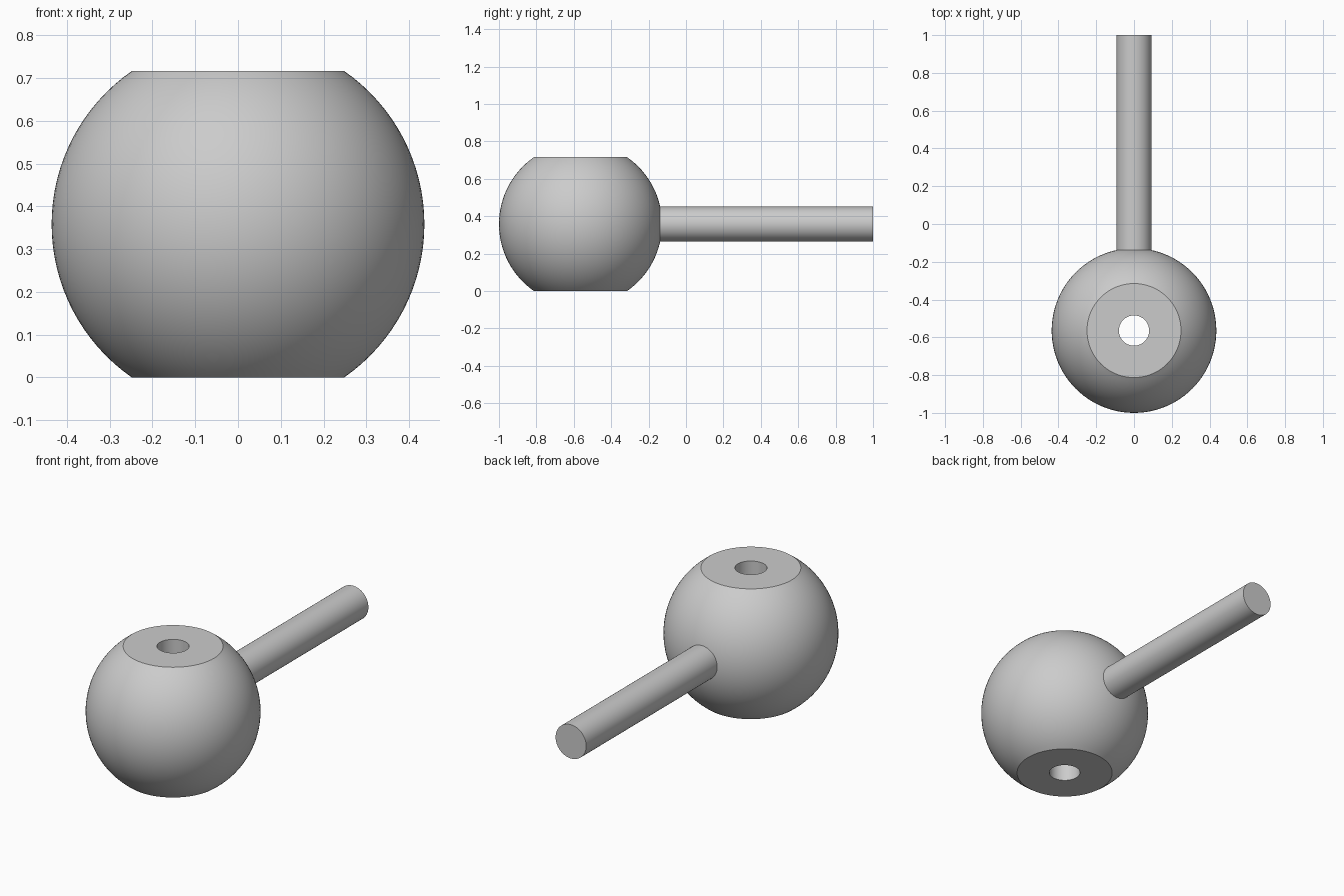
import bpy, bmesh
from math import sin, cos, asin, pi, radians
from mathutils import Matrix

cube = bpy.data.objects.get("Cube")
if cube:
    bpy.data.objects.remove(cube, do_unlink=True)

BALL_R, HALF_H, HOLE_R = 0.436, 0.358, 0.08
ROD_R = 0.093
BALL_Y = BALL_R - 1

grey = bpy.data.materials.new("plain grey")
grey.use_nodes = True
colour = (0.6, 0.6, 0.6, 1)
grey.diffuse_color = colour
grey.node_tree.nodes["Principled BSDF"].inputs["Base Color"].default_value = colour


def finish(name, bm, location):
    bmesh.ops.recalc_face_normals(bm, faces=bm.faces)
    mesh = bpy.data.meshes.new(name)
    bm.to_mesh(mesh)
    bm.free()
    mesh.materials.append(grey)
    obj = bpy.data.objects.new(name, mesh)
    bpy.context.collection.objects.link(obj)
    obj.location = location
    bpy.ops.object.select_all(action='DESELECT')
    obj.select_set(True)
    bpy.context.view_layer.objects.active = obj
    bpy.ops.object.shade_smooth_by_angle(angle=radians(30))
    return obj


# Ball with flattened ends and a through hole, as one spun closed profile
limit = asin(HALF_H / BALL_R)
steps = 32
angles = [limit * (2 * i / steps - 1) for i in range(steps + 1)]
profile = [(BALL_R * cos(a), BALL_R * sin(a)) for a in angles]
profile += [(HOLE_R, HALF_H), (HOLE_R, -HALF_H)]
bm = bmesh.new()
verts = [bm.verts.new((r, 0, z)) for r, z in profile]
edges = [bm.edges.new((v, verts[i - 1])) for i, v in enumerate(verts)]
bmesh.ops.spin(bm, geom=verts + edges, cent=(0, 0, 0), axis=(0, 0, 1),
               angle=2 * pi, steps=96, use_merge=True)
bmesh.ops.remove_doubles(bm, verts=bm.verts, dist=0.0001)
finish("ball", bm, (0, BALL_Y, HALF_H))

# Rod running backwards from the ball, its inner end just under the surface
start, end = BALL_Y + BALL_R - 0.024, 1.0
bm = bmesh.new()
bmesh.ops.create_cone(bm, cap_ends=True, segments=64, radius1=ROD_R,
                      radius2=ROD_R, depth=end - start,
                      matrix=Matrix.Rotation(pi / 2, 4, 'X'))
finish("rod", bm, (0, (start + end) / 2, HALF_H))
